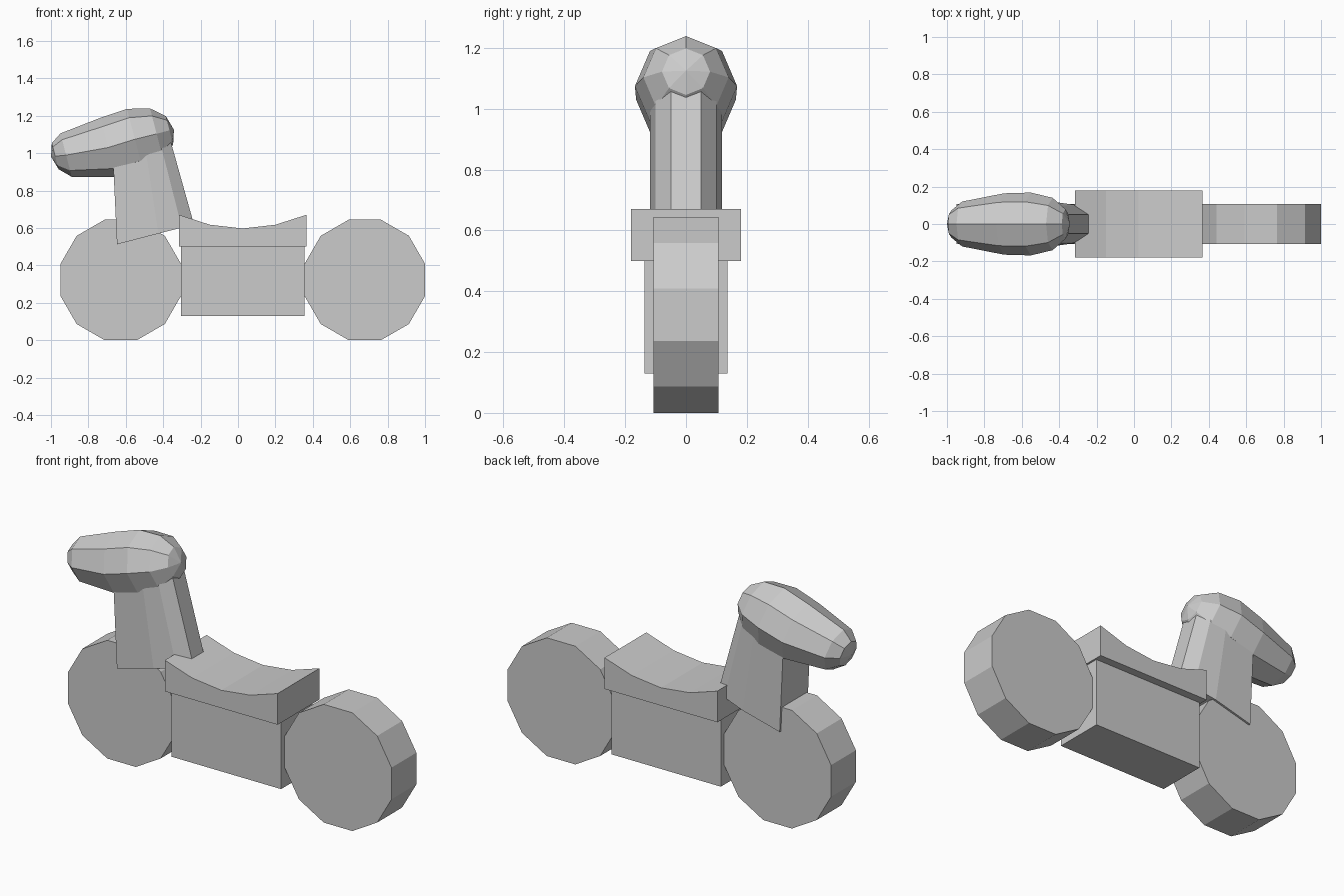
import bpy, bmesh
from math import radians, sin, cos, pi
from mathutils import Matrix, Vector

if "Cube" in bpy.data.objects:
    bpy.data.objects.remove(bpy.data.objects["Cube"])


def finish(name, bm, matrix=None):
    if matrix:
        bm.transform(matrix)
    bmesh.ops.recalc_face_normals(bm, faces=bm.faces)
    mesh = bpy.data.meshes.new(name)
    bm.to_mesh(mesh)
    bm.free()
    obj = bpy.data.objects.new(name, mesh)
    bpy.context.collection.objects.link(obj)
    return obj


def loft(name, rings, matrix=None):
    """Skin equal-length point loops and close both ends (one-point loops become poles)."""
    bm = bmesh.new()
    loops = [[bm.verts.new(p) for p in ring] for ring in rings]
    n = max(len(l) for l in loops)
    for a, b in zip(loops, loops[1:]):
        for i in range(n):
            j = (i + 1) % n
            quad = [a[i % len(a)], a[j % len(a)], b[j % len(b)], b[i % len(b)]]
            bm.faces.new(list(dict.fromkeys(quad)))
    for end in (loops[0], loops[-1]):
        if len(end) > 2:
            bm.faces.new(end)
    return finish(name, bm, matrix)


def extrude_profile(name, profile, half_width):
    """Extrude an xz profile symmetrically along y."""
    return loft(name, [[(x, y, z) for x, z in profile] for y in (-half_width, half_width)])


# Two twelve-sided wheels resting on flats
R = 0.322 / cos(pi / 12)
for name, cx in (("front_wheel", -0.627), ("rear_wheel", 0.678)):
    angles = [radians(15 + 30 * i) for i in range(12)]
    extrude_profile(name, [(cx + R * cos(a), 0.322 + R * sin(a)) for a in angles], 0.107)

# Body block
extrude_profile("body", [(-0.305, 0.13), (0.355, 0.13), (0.355, 0.5), (-0.305, 0.5)], 0.136)

# Saddle-shaped seat
extrude_profile("seat", [(-0.315, 0.5), (0.365, 0.5), (0.365, 0.67), (0.2, 0.617),
                         (0.025, 0.597), (-0.15, 0.617), (-0.315, 0.67)], 0.18)

# Neck and head share the same backward tilt
tilt = Matrix.Rotation(radians(-14.5), 4, 'Y')


# Neck: flat at the front, rounded at the back
def neck_ring(z, xs):
    half = list(zip(xs, (0.118, 0.118, 0.1, 0.05)))
    return [(x, y, z) for x, y in half] + [(x, -y, z) for x, y in reversed(half)]


loft("neck", [neck_ring(0.658, (-0.498, -0.27, -0.14, -0.073)),
              neck_ring(1.15, (-0.395, -0.22, -0.138, -0.083))], tilt)

# Head: eight-sided tapered capsule (position along axis, centre height, radius)
sections = [(-0.05, 1.175, 0), (-0.074, 1.178, 0.079), (-0.145, 1.177, 0.14),
            (-0.265, 1.178, 0.168), (-0.415, 1.171, 0.164), (-0.642, 1.188, 0.12),
            (-0.7, 1.197, 0.072), (-0.722, 1.2, 0)]
loft("head", [[(x, r * sin(i * pi / 4), z + r * cos(i * pi / 4)) for i in range(8 if r else 1)]
              for x, z, r in sections], tilt)
